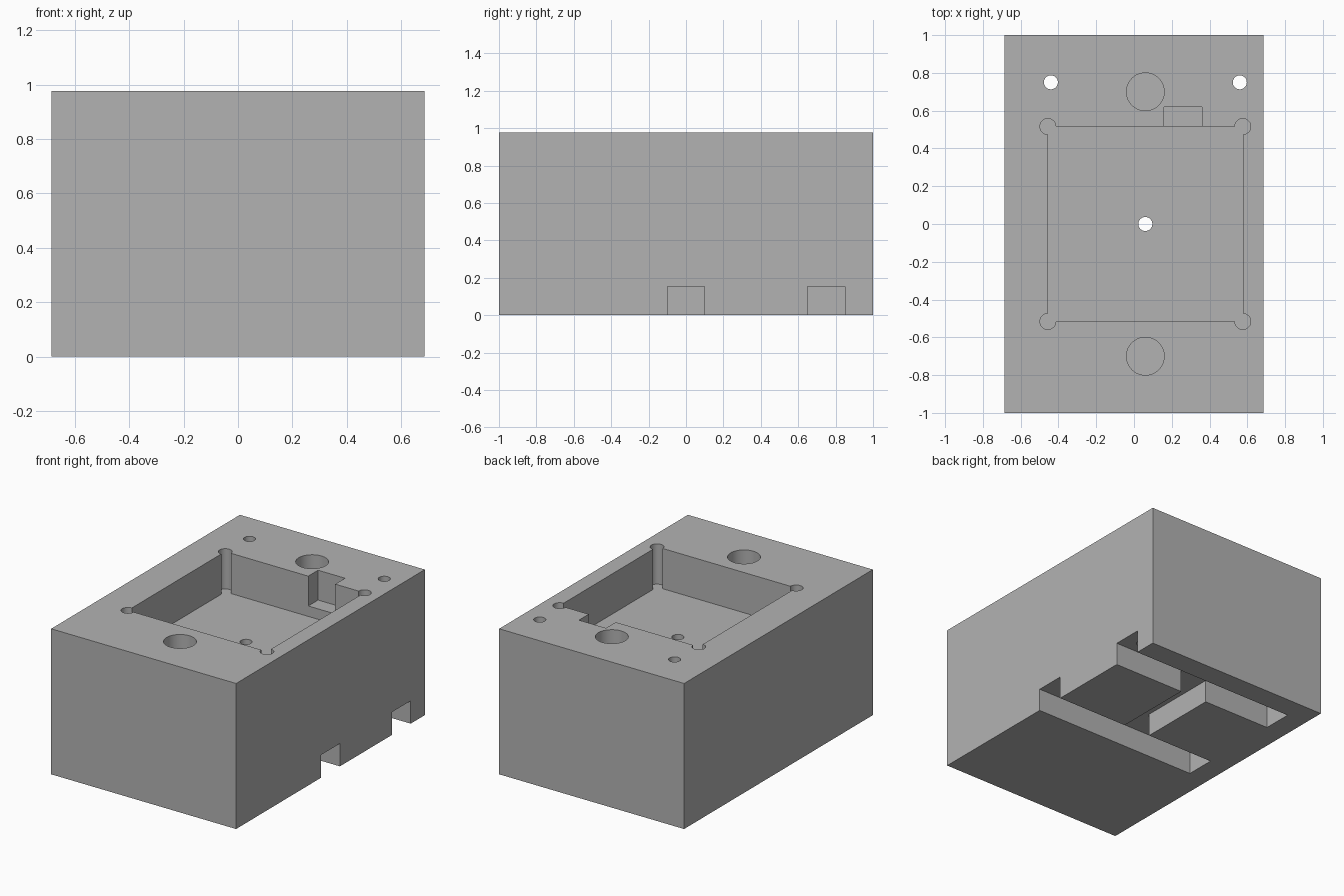
import bpy
import bmesh
import math
from mathutils import Matrix

cube = bpy.data.objects.get("Cube")
if cube:
    bpy.data.objects.remove(cube, do_unlink=True)

HEIGHT = 0.976
HALF_W = 0.686
AXIS = 0.06            # x of the pocket and hole centre line
POCKET = 0.516         # half side of the square pocket
FLOOR = HEIGHT - 0.27  # pocket floor
SLOT_TOP = 0.153
OVER = 0.1             # cutter overshoot

grey = bpy.data.materials.new("light grey")
grey.use_nodes = True
grey.diffuse_color = (0.45, 0.45, 0.45, 1)
grey.node_tree.nodes["Principled BSDF"].inputs["Base Color"].default_value = (0.45, 0.45, 0.45, 1)


def add_object(name, bm):
    mesh = bpy.data.meshes.new(name)
    bm.to_mesh(mesh)
    bm.free()
    mesh.materials.append(grey)
    obj = bpy.data.objects.new(name, mesh)
    bpy.context.collection.objects.link(obj)
    return obj


def box(name, low, high):
    bm = bmesh.new()
    size = [h - l for l, h in zip(low, high)]
    centre = [(l + h) / 2 for l, h in zip(low, high)]
    bmesh.ops.create_cube(bm, size=1, matrix=Matrix.Translation(centre) @ Matrix.Diagonal((*size, 1)))
    return add_object(name, bm)


def cylinder(name, x, y, radius, low, high):
    bm = bmesh.new()
    bmesh.ops.create_cone(bm, cap_ends=True, segments=48, radius1=radius, radius2=radius,
                          depth=high - low, matrix=Matrix.Translation((x, y, (low + high) / 2)))
    return add_object(name, bm)


top = HEIGHT + OVER
block = box("block", (-HALF_W, -1, 0), (HALF_W, 1, HEIGHT))
cutters = []

# Square pocket with round corner reliefs and a wire notch
cutters.append(box("pocket", (AXIS - POCKET, -POCKET, FLOOR), (AXIS + POCKET, POCKET, top)))
for sx in (-1, 1):
    for sy in (-1, 1):
        cutters.append(cylinder("corner_relief", AXIS + sx * POCKET, sy * POCKET, 0.042, FLOOR, top))
cutters.append(box("wire_notch", (0.16, 0.4, HEIGHT - 0.2), (0.36, 0.62, top)))

# Channels under the block, open on the left side, joined by a cross channel
for y in (0, 0.75):
    cutters.append(box("channel", (AXIS - 0.6, y - 0.1, -OVER), (HALF_W + OVER, y + 0.1, SLOT_TOP)))
cutters.append(box("cross_channel", (AXIS - 0.1, 0, -OVER), (AXIS + 0.1, 0.75, SLOT_TOP)))

# Wide blind holes
for y in (-0.7, 0.7):
    cutters.append(cylinder("blind_hole", AXIS, y, 0.1, HEIGHT - 0.4, top))

# Narrow holes through to the channels
for x, y in ((AXIS - 0.5, 0.75), (AXIS + 0.5, 0.75), (AXIS, 0)):
    cutters.append(cylinder("through_hole", x, y, 0.037, SLOT_TOP / 2, top))

# Cut everything out of the block, then drop the cutters
for cutter in cutters:
    mod = block.modifiers.new(cutter.name, 'BOOLEAN')
    mod.operation = 'DIFFERENCE'
    mod.solver = 'EXACT'
    mod.object = cutter
bpy.context.view_layer.update()
depsgraph = bpy.context.evaluated_depsgraph_get()
mesh = bpy.data.meshes.new_from_object(block.evaluated_get(depsgraph))
block.modifiers.clear()
block.data = mesh
mesh.materials.clear()
mesh.materials.append(grey)
for cutter in cutters:
    bpy.data.objects.remove(cutter, do_unlink=True)

# Smooth the round walls only
bpy.ops.object.select_all(action='DESELECT')
block.select_set(True)
bpy.context.view_layer.objects.active = block
bpy.ops.object.shade_smooth_by_angle(angle=math.radians(30))
